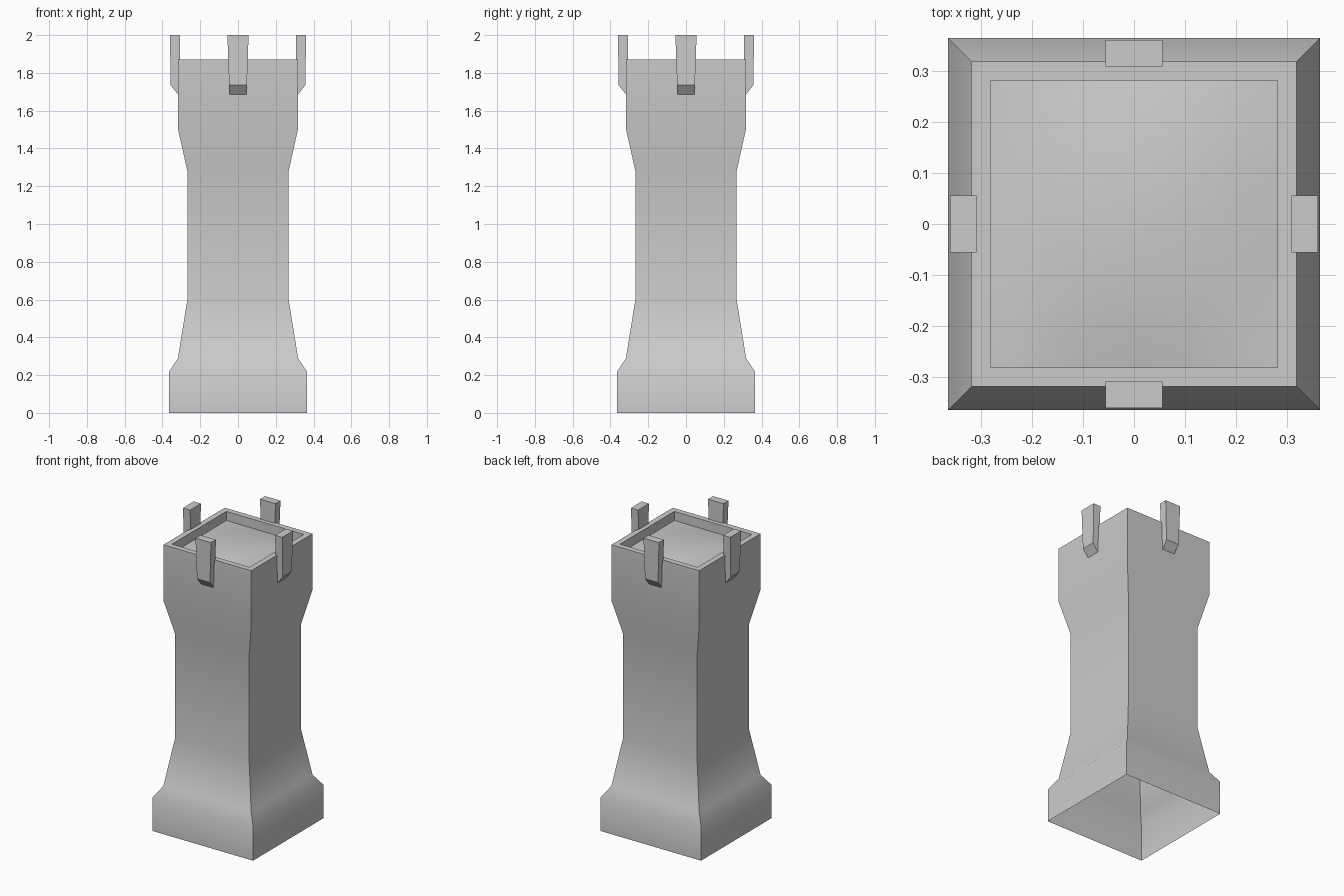
import bpy, bmesh, math
from mathutils import Matrix

if "Cube" in bpy.data.objects:
    bpy.data.objects.remove(bpy.data.objects["Cube"])


def make_object(name, bm, angle=40):
    bmesh.ops.recalc_face_normals(bm, faces=bm.faces)
    mesh = bpy.data.meshes.new(name)
    bm.to_mesh(mesh)
    bm.free()
    obj = bpy.data.objects.new(name, mesh)
    bpy.context.collection.objects.link(obj)
    bpy.ops.object.select_all(action='DESELECT')
    obj.select_set(True)
    bpy.context.view_layer.objects.active = obj
    bpy.ops.object.shade_smooth_by_angle(angle=math.radians(angle))
    return obj


# Tower shell: square rings (half width, height), open underneath,
# ending with the rim and the inner wall of the parapet
profile = [(0.364, 0), (0.364, 0.22), (0.318, 0.29), (0.268, 0.6),
           (0.268, 1.28), (0.318, 1.505), (0.318, 1.87),
           (0.281, 1.87), (0.281, 1.80)]
bm = bmesh.new()
rings = [[bm.verts.new((sx * h, sy * h, z))
          for sx, sy in ((-1, -1), (1, -1), (1, 1), (-1, 1))]
         for h, z in profile]
for low, high in zip(rings, rings[1:]):
    for i in range(4):
        j = (i + 1) % 4
        bm.faces.new((low[i], low[j], high[j], high[i]))
make_object("tower_shell", bm)

# Roof floor: gently crowned sheet inside the parapet
bm = bmesh.new()
bmesh.ops.create_grid(bm, x_segments=8, y_segments=8, size=0.281)
for v in bm.verts:
    u, w = v.co.x / 0.281, v.co.y / 0.281
    v.co.z = 1.81 + 0.03 * (1 - u * u) * (1 - w * w)
make_object("roof_floor", bm)

# Merlons: tapered brackets at the middle of each side (depth, height, half width)
section = [(0.308, 2.0, 0.056), (0.360, 2.0, 0.056), (0.357, 1.735, 0.047),
           (0.317, 1.685, 0.045), (0.308, 1.685, 0.045)]
for k, side in enumerate(("front", "right", "back", "left")):
    bm = bmesh.new()
    a = [bm.verts.new((-w, -d, z)) for d, z, w in section]
    b = [bm.verts.new((w, -d, z)) for d, z, w in section]
    bm.faces.new(a)
    bm.faces.new(b)
    for i in range(len(section)):
        j = (i + 1) % len(section)
        bm.faces.new((a[i], a[j], b[j], b[i]))
    bm.transform(Matrix.Rotation(k * math.pi / 2, 4, 'Z'))
    make_object(side + "_merlon", bm, 20)
